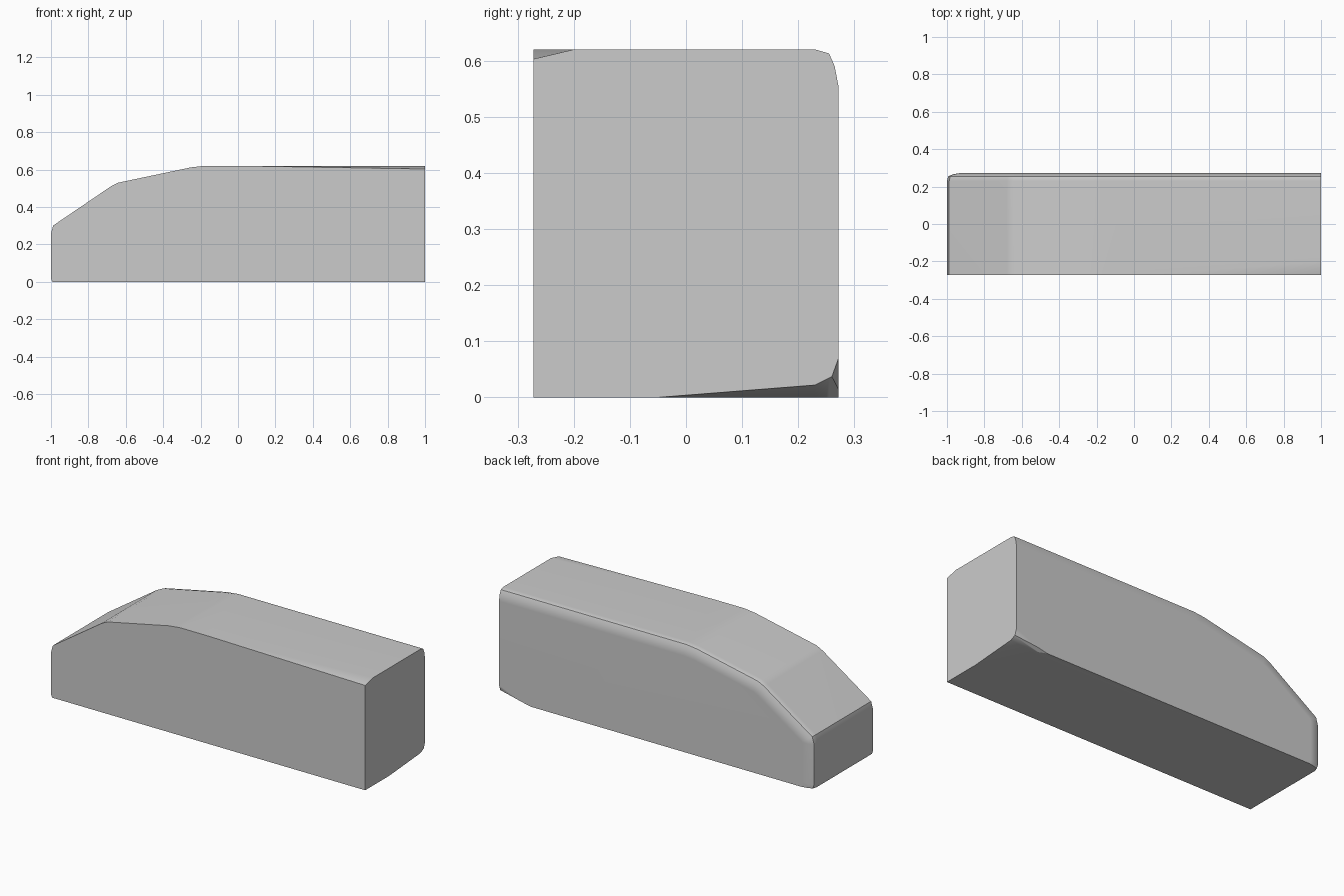
import bpy, bmesh, math
from mathutils import Vector

if "Cube" in bpy.data.objects:
    bpy.data.objects.remove(bpy.data.objects["Cube"])

W = 0.272

# Side outline (x, z), clockwise from the lower nose
outline = [Vector(p) for p in [
    (-0.993, 0), (-1, 0.02), (-1, 0.258), (-0.988, 0.301), (-0.68, 0.51),
    (-0.64, 0.53), (-0.25, 0.612), (-0.18, 0.62), (1, 0.62), (1, 0)]]
N = len(outline)


def inset(d):
    """Shrink the outline by d, leaving the rear end and the floor in place."""
    lines = []
    for i, a in enumerate(outline):
        e = outline[(i + 1) % N] - a
        n = Vector((-e.y, e.x)).normalized()
        lines.append((n, n.dot(a) - (d if i < N - 2 else 0)))
    pts = []
    for i in range(N):
        (n1, c1), (n2, c2) = lines[i - 1], lines[i]
        det = n1.x * n2.y - n1.y * n2.x
        pts.append(((c1 * n2.y - c2 * n1.y) / det, (n1.x * c2 - n2.x * c1) / det))
    return pts


# Body: flat cut on -y, rounded shoulder on +y
bm = bmesh.new()
rings = [[bm.verts.new((x, y, z)) for x, z in inset(d)] for y, d in
         [(-W, 0), (0.23, 0), (0.255, 0.007), (0.265, 0.03), (W, 0.067)]]
for a, b in zip(rings, rings[1:]):
    for i in range(N):
        j = (i + 1) % N
        bm.faces.new((a[i], a[j], b[j], b[i]))
bm.faces.new(rings[0])
bm.faces.new(rings[-1])
bmesh.ops.recalc_face_normals(bm, faces=bm.faces[:])


def slice_off(p, q, r, up):
    """Remove what lies above (up=1) or below (up=-1) the plane p, q, r."""
    p, q, r = Vector(p), Vector(q), Vector(r)
    n = (q - p).cross(r - p).normalized()
    if n.z * up < 0:
        n = -n
    bmesh.ops.bisect_plane(bm, geom=bm.verts[:] + bm.edges[:] + bm.faces[:],
                           dist=1e-5, plane_co=p, plane_no=n, clear_outer=True)
    bmesh.ops.holes_fill(bm, edges=[e for e in bm.edges if e.is_boundary], sides=0)


# Shallow slope on the roof, raised rear lower corner
slice_off((0, -W, 0.62), (1, -W, 0.603), (1, -0.2, 0.62), 1)
slice_off((1, -0.05, 0), (1, 0.23, 0.022), (0.85, 0.25, 0), -1)
slice_off((1, 0.23, 0.022), (1, 0.26, 0.037), (0.85, 0.25, 0), -1)
slice_off((1, 0.26, 0.037), (1, W, 0.07), (0.83, W, 0), -1)
bmesh.ops.recalc_face_normals(bm, faces=bm.faces[:])

mesh = bpy.data.meshes.new("body_block")
bm.to_mesh(mesh)
bm.free()
body = bpy.data.objects.new("body_block", mesh)
bpy.context.collection.objects.link(body)
bpy.context.view_layer.objects.active = body
body.select_set(True)
bpy.ops.object.shade_smooth_by_angle(angle=math.radians(25))
wn = body.modifiers.new("face_weighted", 'WEIGHTED_NORMAL')
wn.keep_sharp = True
